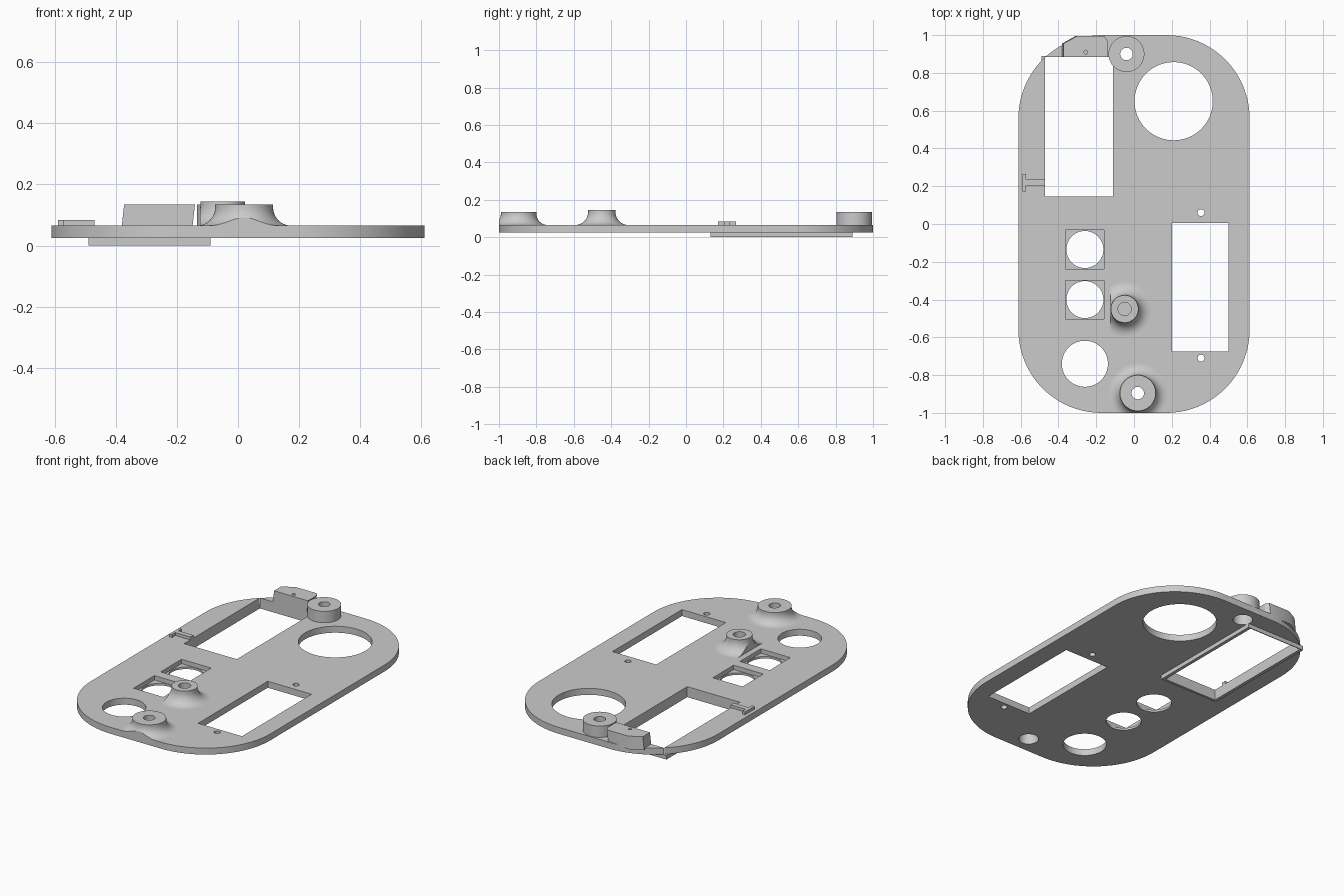
import bpy, bmesh, math
from math import cos, sin, pi

cube = bpy.data.objects.get("Cube")
if cube:
    bpy.data.objects.remove(cube, do_unlink=True)

grey = bpy.data.materials.new("plain grey")
grey.use_nodes = True
GREY = (0.6, 0.6, 0.6, 1)
grey.diffuse_color = GREY
grey.node_tree.nodes["Principled BSDF"].inputs["Base Color"].default_value = GREY

BOTTOM, TOP = 0.025, 0.065


def finish(name, bm):
    bmesh.ops.recalc_face_normals(bm, faces=bm.faces)
    mesh = bpy.data.meshes.new(name)
    bm.to_mesh(mesh)
    bm.free()
    mesh.materials.append(grey)
    ob = bpy.data.objects.new(name, mesh)
    bpy.context.collection.objects.link(ob)
    return ob


def prism(name, pts, z0, z1):
    bm = bmesh.new()
    face = bm.faces.new([bm.verts.new((x, y, z0)) for x, y in pts])
    new = bmesh.ops.extrude_face_region(bm, geom=[face])["geom"]
    bmesh.ops.translate(bm, vec=(0, 0, z1 - z0),
                        verts=[v for v in new if isinstance(v, bmesh.types.BMVert)])
    return finish(name, bm)


def rect(x0, x1, y0, y1):
    return [(x0, y0), (x1, y0), (x1, y1), (x0, y1)]


def circle(x, y, r, n=64):
    return [(x + r * cos(2 * pi * i / n), y + r * sin(2 * pi * i / n)) for i in range(n)]


def rounded(w, h, r, n=20):
    pts = []
    for k, (sx, sy) in enumerate([(1, 1), (-1, 1), (-1, -1), (1, -1)]):
        for i in range(n + 1):
            a = pi / 2 * (k + i / n)
            pts.append((sx * (w - r) + r * cos(a), sy * (h - r) + r * sin(a)))
    return pts


def lathe(name, x, y, profile, n=64):
    """Turn a closed (radius, z) profile about an upright axis."""
    bm = bmesh.new()
    rings = [[bm.verts.new((x + r * cos(2 * pi * i / n), y + r * sin(2 * pi * i / n), z))
              for i in range(n)] for r, z in profile]
    for a, b in zip(rings, rings[1:] + rings[:1]):
        for i in range(n):
            j = (i + 1) % n
            bm.faces.new((a[i], a[j], b[j], b[i]))
    return finish(name, bm)


def carve(ob, tools, operation="DIFFERENCE"):
    """Apply booleans, then discard the cutters."""
    for tool in tools:
        mod = ob.modifiers.new("carve", "BOOLEAN")
        mod.operation, mod.object, mod.solver = operation, tool, "EXACT"
    dg = bpy.context.evaluated_depsgraph_get()
    mesh = bpy.data.meshes.new_from_object(ob.evaluated_get(dg))
    ob.modifiers.clear()
    ob.data = mesh
    for tool in tools:
        bpy.data.objects.remove(tool, do_unlink=True)


def cutter(pts, z0=-0.1, z1=0.3):
    ob = prism("cutter", pts, z0, z1)
    ob.hide_render = True
    return ob


outline = rounded(0.612, 1.0, 0.44)
window = rect(-0.47, -0.11, 0.145, 0.885)

# Panel with its through openings and two square recesses
panel = prism("panel", outline, BOTTOM, TOP)
holes = [window, rect(0.2, 0.5, -0.675, 0.005)]
holes += [circle(x, y, r) for x, y, r in [
    (0.21, 0.65, 0.207), (-0.26, -0.74, 0.122),
    (-0.26, -0.135, 0.098), (-0.26, -0.4, 0.098),
    (0.355, 0.06, 0.018), (0.355, -0.71, 0.018),
    (0.02, -0.895, 0.055), (-0.04, 0.9, 0.055)]]
cuts = [cutter(h) for h in holes]
cuts += [cutter(rect(-0.363, -0.16, y - 0.102, y + 0.102), 0.038) for y in (-0.135, -0.4)]
carve(panel, cuts)

# Rim under the window
rim = prism("window_rim", rect(-0.49, -0.09, 0.13, 0.89), 0, BOTTOM)
carve(rim, [cutter(window)])


# Posts: flare is the radius of the concave foot
def flared_side(r, top, flare):
    arc = [(r + flare * (1 - sin(a)), TOP + flare * (1 - cos(a)))
           for a in [pi / 2 * i / 10 for i in range(11)]]
    return [(r + flare, TOP - 0.01)] + arc + [(r, top)]


bore = [(0.033, 0.135), (0.033, 0.105), (0.055, 0.105), (0.055, TOP - 0.01)]
front_post = lathe("front_post", 0.02, -0.895, flared_side(0.095, 0.135, 0.06) + bore)
carve(front_post, [cutter(outline)], "INTERSECT")

lathe("back_post", -0.04, 0.9, [(0.095, TOP - 0.01), (0.095, 0.135)] + bore)

middle_post = lathe("middle_post", -0.05, -0.45, flared_side(0.073, 0.145, 0.07)
                    + [(0.035, 0.145), (0.035, 0.07), (0.001, 0.07), (0.001, TOP - 0.01)])
carve(middle_post, [cutter(rect(-0.124, 0.3, -0.8, -0.1))], "INTERSECT")

# Block behind the window, leaning slightly sideways
block = prism("back_block", [(-0.382, 0.885), (-0.15, 0.885), (-0.15, 0.97),
                             (-0.165, 0.995), (-0.31, 0.995), (-0.382, 0.955)], TOP - 0.01, 0.135)
for v in block.data.vertices:
    if v.co.z > 0.1:
        v.co.x += 0.009
carve(block, [cutter(circle(-0.255, 0.91, 0.01, 24), 0.09)])

# T-shaped latch beside the window
prism("latch_bar", rect(-0.59, -0.572, 0.172, 0.266), TOP - 0.01, 0.083)
prism("latch_stem", rect(-0.572, -0.47, 0.205, 0.235), TOP - 0.01, 0.083)

# Smooth the curved walls and keep the edges sharp
for ob in bpy.context.collection.objects:
    if ob.type == "MESH":
        bpy.ops.object.select_all(action="DESELECT")
        ob.select_set(True)
        bpy.context.view_layer.objects.active = ob
        bpy.ops.object.shade_smooth_by_angle(angle=math.radians(30))
